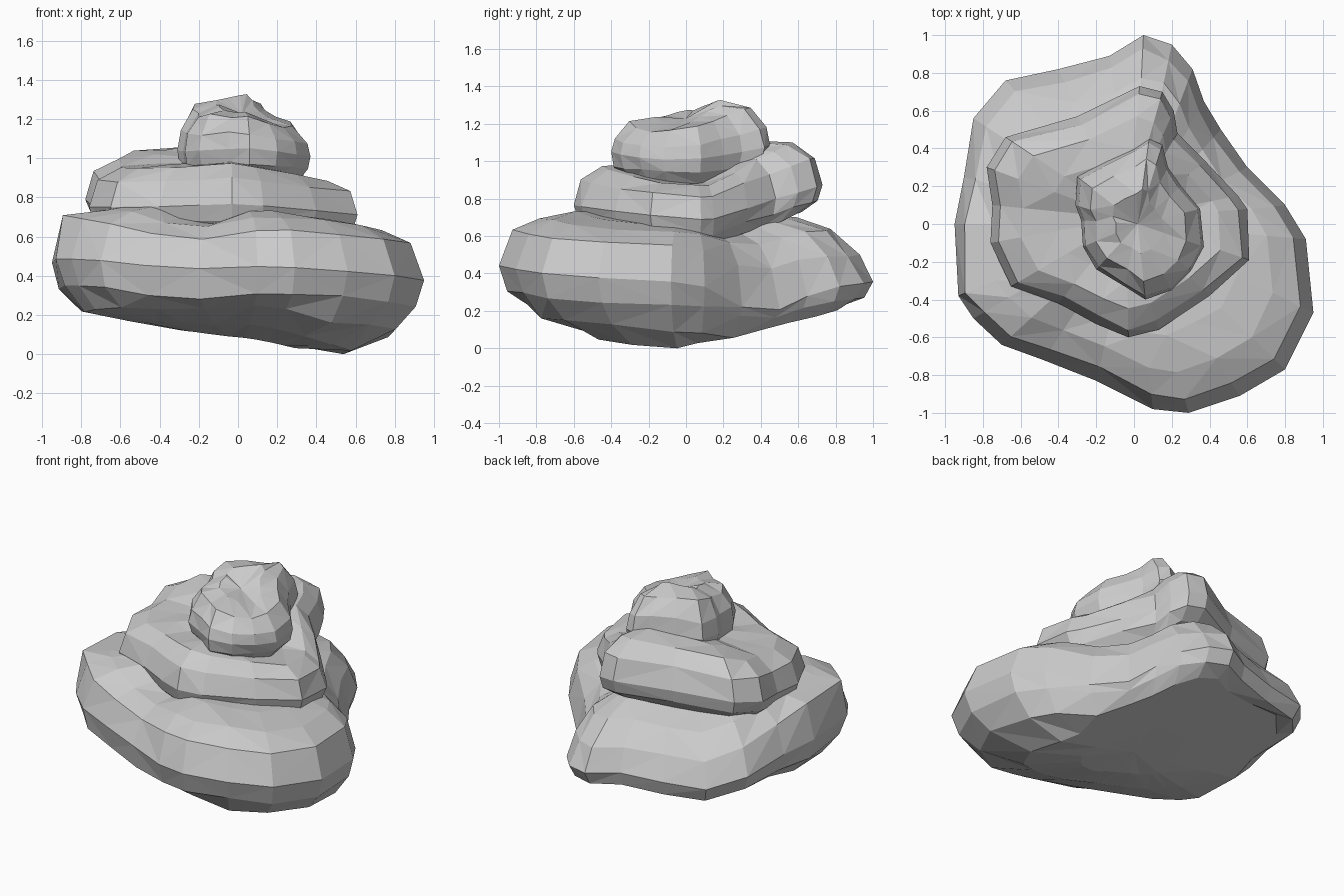
import bpy, bmesh, random
from math import exp

if "Cube" in bpy.data.objects:
    bpy.data.objects.remove(bpy.data.objects["Cube"])

random.seed(4)

grey = bpy.data.materials.new("plain grey")
grey.diffuse_color = (0.6, 0.6, 0.6, 1)
grey.use_nodes = True
grey.node_tree.nodes["Principled BSDF"].inputs["Base Color"].default_value = grey.diffuse_color


def bump(x, y, bx, by, w):
    return exp(-((x - bx) ** 2 + (y - by) ** 2) / w)


def lump(name, outline, centre, mid, rings, gain, jitter, floor=None, dent=0, spread=None):
    """Faceted lump: a plan outline repeated as rings (scale, height from widest line).
    A ring with height None lies on the floor function."""
    cx, cy = centre
    bm = bmesh.new()
    loops = []
    for s, dz in rings:
        loop = []
        for x, y in outline:
            j = 0 if s == 1 else jitter
            r = s + random.uniform(-j, j)
            if spread:
                r += spread(x, y, s, dz)
            px, py = cx + (x - cx) * r, cy + (y - cy) * r
            if dz is None:
                z = floor(px, py)
            else:
                z = mid(x, y) + dz * gain(x, y, s, dz) + random.uniform(-j, j) * 0.6
            loop.append(bm.verts.new((px, py, z)))
        loops.append(loop)
    n = len(outline)
    # triangles between neighbouring rings
    for a, b in zip(loops, loops[1:]):
        for i in range(n):
            k = (i + 1) % n
            if random.random() < 0.5:
                tris = (a[i], a[k], b[k]), (a[i], b[k], b[i])
            else:
                tris = (a[i], a[k], b[i]), (a[k], b[k], b[i])
            for t in tris:
                bm.faces.new(t)
    # close underside and crown
    for loop, drop in ((loops[0], 0), (loops[-1], dent)):
        c = bm.verts.new((cx, cy, sum(v.co.z for v in loop) / n - drop))
        for i in range(n):
            bm.faces.new((loop[i], loop[(i + 1) % n], c))
    bmesh.ops.recalc_face_normals(bm, faces=bm.faces)
    me = bpy.data.meshes.new(name)
    bm.to_mesh(me)
    bm.free()
    me.materials.append(grey)
    ob = bpy.data.objects.new(name, me)
    bpy.context.collection.objects.link(ob)
    return ob


# wide base lump: ridge at the left, sloped front left, thin lip and low flank at the back
base_outline = [
    (0.05, 1.0), (0.2, 0.95), (0.31, 0.82), (0.37, 0.65), (0.46, 0.5), (0.6, 0.3),
    (0.8, 0.1), (0.91, -0.08), (0.95, -0.47), (0.8, -0.77), (0.56, -0.91), (0.29, -1.0),
    (0.1, -0.98), (-0.2, -0.83), (-0.48, -0.72), (-0.7, -0.64), (-0.85, -0.5),
    (-0.93, -0.38), (-0.95, 0.0), (-0.9, 0.25), (-0.85, 0.56), (-0.68, 0.76),
    (-0.4, 0.82), (-0.13, 0.89)]


def hollow(x, y):
    return bump(x, y, 0.5, 0.4, 0.1)


def ridge(x, y):
    return bump(x, y, -0.92, -0.2, 0.1)


def slope(x, y):
    return bump(x, y, -0.3, -0.8, 0.12)


def base_mid(x, y):
    return (0.42 - 0.06 * x - 0.05 * y - 0.17 * hollow(x, y)
            - 0.07 * bump(x, y, -0.6, 0.75, 0.12) - 0.03 * slope(x, y))


def base_gain(x, y, s, dz):
    back = max(0, y)
    if dz < 0:
        return (1 - 0.35 * back) * (1 - 0.7 * hollow(x, y)) * (1 + 0.2 * slope(x, y))
    g = 1 + 0.35 * hollow(x, y) - 0.2 * slope(x, y)
    if s > 0.9:
        return g - 0.25 * back + 0.25 * ridge(x, y)
    return g + (0.08 if s > 0.7 else 0.2) * back - 0.1 * ridge(x, y)


def base_floor(x, y):
    px = 0.085 - 0.157 * x if x < 0.54 else 0.4 * (x - 0.54)
    qy = 0.35 * (y + 0.1) ** 2 if y < -0.1 else 0.17 * (y + 0.1)
    return px + qy


base = lump(
    "base_lump", base_outline, (0, 0), base_mid,
    [(0.3, None), (0.6, None), (0.85, None), (0.96, -0.13), (1, 0),
     (0.92, 0.19), (0.78, 0.26), (0.58, 0.29)],
    base_gain, 0.01, base_floor,
    spread=lambda x, y, s, dz: 0.05 * ridge(x, y) if s == 0.92 else 0)

# middle lump, raised at the back
middle_outline = [
    (0.03, 0.73), (0.15, 0.7), (0.21, 0.6), (0.23, 0.48), (0.38, 0.33), (0.55, 0.15),
    (0.6, 0.08), (0.61, -0.19), (0.4, -0.38), (0.13, -0.56), (-0.03, -0.6),
    (-0.2, -0.53), (-0.4, -0.42), (-0.65, -0.33), (-0.76, -0.1), (-0.75, 0.1),
    (-0.78, 0.3), (-0.68, 0.46), (-0.3, 0.57)]
middle = lump(
    "middle_lump", middle_outline, (-0.04, 0.03),
    lambda x, y: (0.75 - 0.02 * x + 0.06 * y + 0.17 * y * y
                  - 0.05 * bump(x, y, 0.55, 0.15, 0.08)),
    [(0.6, -0.2), (0.85, -0.15), (0.96, -0.08), (1, 0),
     (0.93, 0.13), (0.77, 0.2), (0.52, 0.21)],
    lambda x, y, s, dz: 1 + 0.2 * max(0, y) - 0.2 * max(0, x) if dz > 0 else 1, 0.015)

# small crown lump, highest at the back left
crown_outline = [
    (0.08, 0.45), (0.15, 0.42), (0.18, 0.3), (0.25, 0.2), (0.35, 0.08), (0.37, -0.12),
    (0.3, -0.25), (0.2, -0.35), (0.06, -0.4), (-0.05, -0.33), (-0.2, -0.24),
    (-0.27, -0.12), (-0.28, 0.02), (-0.31, 0.1), (-0.3, 0.25), (-0.15, 0.33), (0, 0.4)]
crown = lump(
    "crown_lump", crown_outline, (0.02, 0.0),
    lambda x, y: 1.045 + 0.03 * y + 0.2 * y * y - 0.07 * max(0, x),
    [(0.5, -0.17), (0.8, -0.13), (0.95, -0.07), (1, 0),
     (0.95, 0.09), (0.75, 0.18), (0.4, 0.21)],
    lambda x, y, s, dz: 1 - 0.3 * x + 0.35 * y if dz > 0 else 1, 0.02, dent=0.03)

# rest the stack on z = 0
low = min(v.co.z for v in base.data.vertices)
for ob in (base, middle, crown):
    for v in ob.data.vertices:
        v.co.z -= low
